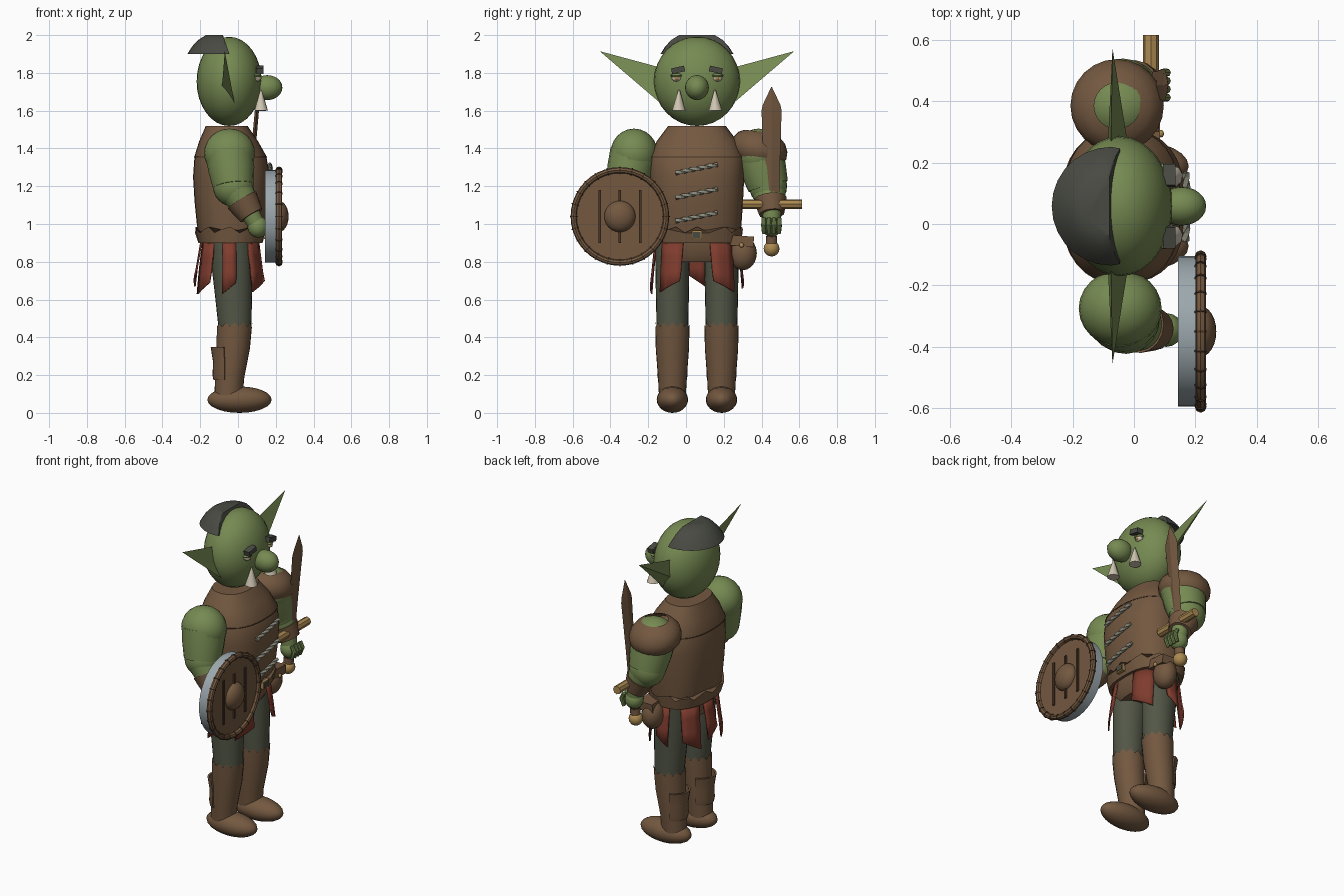
import bpy, bmesh, math
from mathutils import Vector, Matrix

if "Cube" in bpy.data.objects:
    bpy.data.objects.remove(bpy.data.objects["Cube"])

CY = 0.058  # body centre line; the figure faces +x


def material(name, r, g, b):
    m = bpy.data.materials.new(name)
    m.diffuse_color = [((c / 255 + 0.055) / 1.055) ** 2.4 for c in (r, g, b)] + [1]
    m.use_nodes = True
    m.node_tree.nodes["Principled BSDF"].inputs["Base Color"].default_value = m.diffuse_color
    return m


GREEN = material("green skin", 118, 138, 82)
BROWN = material("brown leather", 115, 88, 64)
DARK = material("dark brown wood", 74, 54, 38)
PANTS = material("grey green cloth", 82, 86, 70)
RED = material("red cloth", 128, 60, 46)
HAIR = material("dark grey hair", 72, 74, 66)
GOLD = material("dull gold", 172, 138, 82)
CREAM = material("ivory", 208, 198, 178)
METAL = material("pale metal", 156, 168, 173)
THREAD = material("grey thread", 140, 140, 126)


def finish(name, bm, mat, angle=40):
    bmesh.ops.recalc_face_normals(bm, faces=bm.faces)
    me = bpy.data.meshes.new(name)
    bm.to_mesh(me)
    bm.free()
    me.materials.append(mat)
    me.shade_smooth()
    me.set_sharp_from_angle(angle=math.radians(angle))
    ob = bpy.data.objects.new(name, me)
    bpy.context.collection.objects.link(ob)
    return ob


def skin(name, rings, mat, angle=40, caps=True):
    """Join equal rings of points into a closed tube."""
    bm = bmesh.new()
    vr = [[bm.verts.new(p) for p in r] for r in rings]
    n = len(rings[0])
    for a, b in zip(vr, vr[1:]):
        for i in range(n):
            bm.faces.new((a[i], a[(i + 1) % n], b[(i + 1) % n], b[i]))
    if caps:
        bm.faces.new(vr[0])
        bm.faces.new(vr[-1])
    return finish(name, bm, mat, angle)


def oval(z, cx, cy, rx, ry, n=24, e=1.0):
    pw = lambda v: math.copysign(abs(v) ** e, v)
    return [(cx + rx * pw(math.cos(t)), cy + ry * pw(math.sin(t)), z)
            for t in (2 * math.pi * i / n for i in range(n))]


def tube(name, pts, radii, mat, n=16, angle=40, twist=0.0):
    pts = [Vector(p) for p in pts]
    rings = []
    for i, (p, r) in enumerate(zip(pts, radii)):
        d = (pts[min(i + 1, len(pts) - 1)] - pts[max(i - 1, 0)]).normalized()
        u = d.cross(Vector((1, 0, 0)) if abs(d.x) < 0.8 else Vector((0, 0, 1))).normalized()
        v = d.cross(u)
        rings.append([p + r * (math.cos(t) * u + math.sin(t) * v)
                      for t in (2 * math.pi * k / n + twist * i for k in range(n))])
    return skin(name, rings, mat, angle)


def ball(name, c, r, mat, seg=24, rot=None):
    bm = bmesh.new()
    bmesh.ops.create_uvsphere(bm, u_segments=seg, v_segments=seg // 2, radius=1)
    m = Matrix.Translation(c) @ (rot or Matrix()) @ Matrix.Diagonal((*r, 1))
    bmesh.ops.transform(bm, matrix=m, verts=bm.verts)
    return finish(name, bm, mat)


def box(name, c, s, mat, tilt=0.0):
    bm = bmesh.new()
    bmesh.ops.create_cube(bm, size=1)
    m = Matrix.Translation(c) @ Matrix.Rotation(tilt, 4, 'X') @ Matrix.Diagonal((*s, 1))
    bmesh.ops.transform(bm, matrix=m, verts=bm.verts)
    return finish(name, bm, mat)


# Head, nose and swept-back hair cap
ball("head", (-0.047, CY, 1.755), (0.172, 0.228, 0.236), GREEN, 32)
ball("nose", (0.155, CY, 1.722), (0.08, 0.063, 0.066), GREEN)
hair = [oval(z, -0.075, CY, r, r, 28) for z, r in
        ((1.9, 0.193), (1.94, 0.168), (1.975, 0.135), (2.0, 0.095))]
skin("hair", [[(min(x, -0.045 - (z - 1.9) * 0.35), y, z) for x, y, z in r] for r in hair], HAIR)

# Ears, eyes, brows, tusks on both sides
for s, side in ((-1, "right"), (1, "left")):
    bm = bmesh.new()
    tip = bm.verts.new((-0.07, CY + s * 0.515, 1.915))
    base = [bm.verts.new((x, CY + s * y, z)) for x, y, z in
            ((-0.075, 0.2, 1.83), (-0.05, 0.205, 1.74), (-0.015, 0.17, 1.62), (-0.085, 0.2, 1.72))]
    for i in range(4):
        bm.faces.new((tip, base[i], base[(i + 1) % 4]))
    bm.faces.new(base)
    finish(side + "_ear", bm, GREEN, 20)
    ball(side + "_eye", (0.1, CY + s * 0.108, 1.772), (0.022, 0.026, 0.018), CREAM, 12)
    ball(side + "_iris", (0.117, CY + s * 0.108, 1.772), (0.007, 0.012, 0.012), GOLD, 10)
    ball(side + "_eyelid", (0.099, CY + s * 0.108, 1.785), (0.026, 0.032, 0.013), GREEN, 12)
    box(side + "_brow", (0.115, CY + s * 0.1, 1.816), (0.04, 0.07, 0.03), HAIR, -s * 0.22)
    tube(side + "_tusk", [(0.122, CY + s * 0.097, 1.6), (0.122, CY + s * 0.095, 1.71)],
         [0.037, 0.004], CREAM, 9)

# Barrel torso, collar seam and hips
TORSO = ((0.9, -0.04, 0.16, 0.225), (1.0, -0.038, 0.18, 0.236), (1.12, -0.036, 0.194, 0.244),
         (1.25, -0.035, 0.203, 0.25), (1.36, -0.04, 0.19, 0.25), (1.44, -0.05, 0.155, 0.212),
         (1.52, -0.06, 0.11, 0.152))
skin("torso", [oval(z, cx, CY, rx, ry, 32, 0.82) for z, cx, rx, ry in TORSO], BROWN, 30)
skin("collar_seam", [oval(z, -0.04, CY, 0.193, 0.253, 32, 0.82) for z in (1.352, 1.358)], DARK)
skin("hips", [oval(z, -0.04, CY, rx, ry, 24, 0.85) for z, rx, ry in
              ((0.8, 0.12, 0.18), (0.85, 0.15, 0.208), (0.92, 0.155, 0.22))], BROWN)

# Ragged belt with buckle
top = [(x, y, z + (0.02, -0.012, 0.006)[i % 3])
       for i, (x, y, z) in enumerate(oval(0.965, -0.04, CY, 0.187, 0.243, 32, 0.82))]
skin("belt", [oval(0.9, -0.04, CY, 0.17, 0.234, 32, 0.82), top], BROWN)
box("buckle", (0.147, CY, 0.942), (0.02, 0.055, 0.045), GOLD)
box("buckle_plate", (0.156, CY, 0.942), (0.01, 0.04, 0.03), HAIR)

# Torn cloth strips hanging from the belt
for i, (a, w, drop) in enumerate(((-37, 36, 0.24), (37, 38, 0.24), (-92, 26, 0.25), (90, 28, 0.22),
                                  (-140, 34, 0.25), (142, 34, 0.25), (180, 24, 0.21))):
    bm = bmesh.new()
    grid = []
    for k in range(4):
        f = k / 3
        row = []
        for j in range(4):
            t = math.radians(a + w * (j / 3 - 0.5) * (1 - 0.15 * f))
            z = 0.91 - drop * f + (0.02 * (j - 1.5) * (-1) ** i if k == 3 else 0)
            row.append(bm.verts.new((-0.04 + (0.16 + 0.035 * f) * math.cos(t),
                                     CY + (0.225 + 0.025 * f) * math.sin(t), z)))
        grid.append(row)
    for r, q in zip(grid, grid[1:]):
        for j in range(3):
            bm.faces.new((r[j], r[j + 1], q[j + 1], q[j]))
    ob = finish("cloth_strip", bm, RED)
    mod = ob.modifiers.new("thickness", 'SOLIDIFY')
    mod.thickness = 0.008

# Legs, boots, feet and calf guards
for s, side in ((-1, "right"), (1, "left")):
    y = CY + s * 0.13
    skin(side + "_trouser", [oval(z, cx, y, rx, ry) for z, cx, rx, ry in
                             ((0.42, -0.015, 0.085, 0.083), (0.65, -0.025, 0.1, 0.088),
                              (0.9, -0.04, 0.115, 0.092))], PANTS)
    cuff = [(x, yy, z + 0.012 * (-1) ** i) for i, (x, yy, z) in
            enumerate(oval(0.468, -0.018, y, 0.094, 0.091))]
    skin(side + "_boot", [oval(z, cx, y, rx, ry) for z, cx, rx, ry in
                          ((0.07, -0.05, 0.075, 0.07), (0.18, -0.045, 0.077, 0.076),
                           (0.34, -0.025, 0.088, 0.088))] + [cuff], BROWN)
    ball(side + "_foot", (0.008, y, 0.07), (0.17, 0.083, 0.07), BROWN)
    guard = []
    for z, r in ((0.175, 0.09), (0.2, 0.095), (0.27, 0.092), (0.35, 0.105)):
        arc = [math.radians(110 + 14 * k) for k in range(11)]
        guard.append([(-0.04 + rr * math.cos(t), y + rr * 0.9 * math.sin(t), z)
                      for rr, ts in ((r, arc), (r - 0.012, arc[::-1])) for t in ts])
    skin(side + "_calf_guard", guard, BROWN)


# Arms with bracers and fists
def arm(side, sh, el, wr, hand):
    sh, el, wr, hand = map(Vector, (sh, el, wr, hand))
    ball(side + "_shoulder", sh, (0.135, 0.125, 0.13), GREEN)
    tube(side + "_upper_arm", [sh, sh.lerp(el, 0.5), el], [0.128, 0.122, 0.108], GREEN, 20)
    ball(side + "_elbow", el, (0.108, 0.1, 0.108), GREEN)
    tube(side + "_forearm", [el, wr], [0.1, 0.065], GREEN, 20)
    tube(side + "_bracer", [el.lerp(wr, 0.55), wr.lerp(hand, 0.25)], [0.088, 0.067], BROWN, 16)
    tube(side + "_wrist", [wr, hand], [0.05, 0.045], GREEN)
    ball(side + "_fist", hand, (0.055, 0.055, 0.058), GREEN, 16)


arm("right", (-0.045, -0.275, 1.375), (-0.025, -0.318, 1.2), (0.06, -0.345, 1.065), (0.105, -0.345, 0.985))
arm("left", (-0.045, 0.385, 1.375), (-0.035, 0.435, 1.2), (0.035, 0.455, 1.075), (0.045, 0.453, 0.99))
for k in range(4):
    y = 0.412 + 0.027 * k
    tube("finger", [(0.09, y, 1.03), (0.106, y, 0.995), (0.09, y, 0.95)], [0.012, 0.014, 0.01], GREEN, 8)

# Shoulder pad: a tilted rounded ring around the left shoulder
pad = [oval(z, -0.055, 0.385, r, r) for z, r in
       ((1.335, 0.125), (1.36, 0.146), (1.4, 0.152), (1.44, 0.14), (1.475, 0.108), (1.49, 0.075))]
skin("shoulder_pad", [[(x, y, z - 0.12 * (y - 0.385)) for x, y, z in r] for r in pad], BROWN, caps=False)

# Twisted thread stitches across the chest
for z in (1.015, 1.14, 1.27):
    rx = 0.162 if z < 1.1 else 0.172
    path = [(rx - 0.35 * (u * 0.222 - 0.113) ** 2, -0.055 + 0.222 * u, z + 0.045 * u)
            for u in (k / 16 for k in range(17))]
    tube("stitch", path, [0.013] * 17, THREAD, 4, 20, 0.5)

# Belt pouch with flap and button
ball("pouch", (0.02, 0.3, 0.845), (0.065, 0.075, 0.09), BROWN, 20)
box("pouch_flap", (0.035, 0.296, 0.91), (0.1, 0.125, 0.055), BROWN, -0.08)
ball("pouch_button", (0.088, 0.294, 0.888), (0.01, 0.013, 0.013), GOLD, 10)

# Round shield: metal backing, wooden face, rim segments, bars and boss
SY, SZ = -0.35, 1.04


def disc(name, x0, x1, r, mat):
    tube(name, [(x0, SY, SZ), (x1, SY, SZ)], [r, r], mat, 40)


disc("shield_backing", 0.143, 0.203, 0.245, METAL)
disc("shield_face", 0.2, 0.216, 0.25, BROWN)
circle = [2 * math.pi * k / 40 for k in range(40)]
rim = [[(0.217 + 0.017 * math.cos(t), SY + (0.245 + 0.016 * math.sin(t)) * math.cos(a),
         SZ + (0.245 + 0.016 * math.sin(t)) * math.sin(a))
        for t in (2 * math.pi * j / 8 for j in range(8))] for a in circle + [0]]
skin("shield_rim", rim, BROWN, caps=False)
for k in range(24):
    a = math.pi * k / 12
    tube("rim_band", [(0.217, SY + 0.245 * math.cos(a + d), SZ + 0.245 * math.sin(a + d))
                      for d in (-0.012, 0.012)], [0.0195] * 2, DARK, 8)
for dy, h in ((-0.107, 0.28), (0, 0.28), (0.107, 0.28)):
    box("shield_bar", (0.218, SY + dy, SZ), (0.012, 0.014, h), DARK)
ball("shield_boss", (0.215, SY, SZ), (0.053, 0.083, 0.083), BROWN)

# Sword, leaning slightly forward
lean = lambda z: 0.055 + (z - 1.1) * 0.09
blade = []
for z, w, t in ((1.1, 0.042, 0.012), (1.3, 0.044, 0.012), (1.6, 0.053, 0.011), (1.63, 0.047, 0.01), (1.725, 0.002, 0.002)):
    blade.append([(lean(z) + dx, 0.453 + dy, z) for dx, dy in ((t, 0), (0, w), (-t, 0), (0, -w))])
skin("sword_blade", blade, BROWN, 15)
tube("sword_guard", [(0.055, y, 1.105) for y in (0.3, 0.615)], [0.026] * 2, GOLD, 8)
tube("sword_grip", [(lean(z), 0.453, z) for z in (0.87, 1.1)], [0.025] * 2, DARK, 12)
tube("grip_collar", [(lean(z), 0.453, z) for z in (0.895, 0.935)], [0.03] * 2, BROWN, 12)
ball("sword_pommel", (lean(0.87), 0.453, 0.87), (0.042,) * 3, GOLD, 16)
